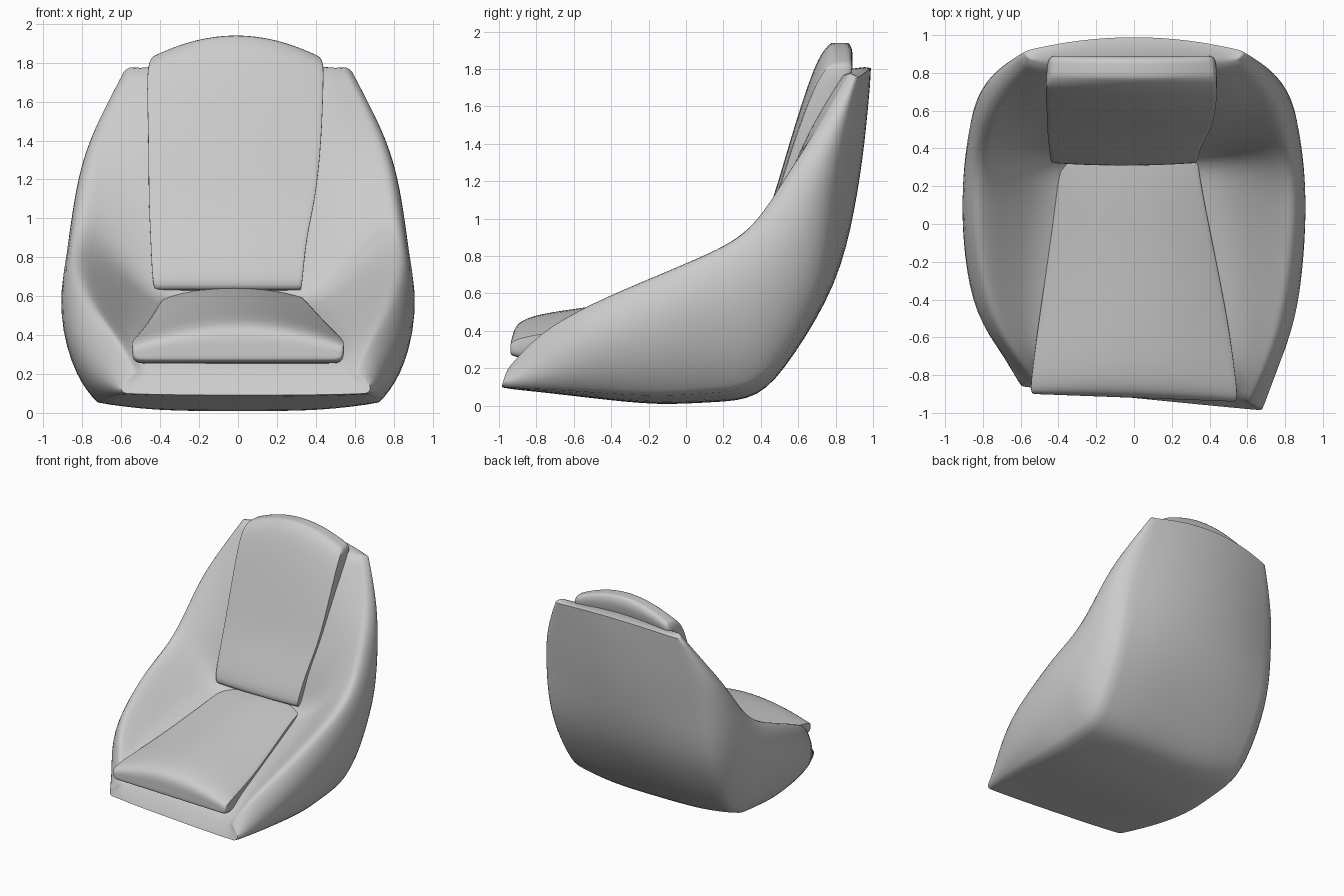
import bpy, math
from mathutils import Vector

cube = bpy.data.objects.get("Cube")
if cube:
    bpy.data.objects.remove(cube)

upholstery = bpy.data.materials.new("light_grey_upholstery")
upholstery.use_nodes = True
GREY = (0.6, 0.6, 0.6, 1)
upholstery.diffuse_color = GREY
upholstery.node_tree.nodes["Principled BSDF"].inputs["Base Color"].default_value = GREY


def clamp(value):
    return min(1, max(0, value))


def loft(name, rings, creased=(), end_crease=0.5):
    """Skin closed rings, cap both ends with quad strips, then subdivide."""
    n = len(rings[0])
    verts = [p for ring in rings for p in ring]
    faces = []
    for s in range(len(rings) - 1):
        for i in range(n):
            j = (i + 1) % n
            faces.append((s * n + i, s * n + j, (s + 1) * n + j, (s + 1) * n + i))
    last = (len(rings) - 1) * n
    for i in range(n // 2 - 1):
        strip = (i, i + 1, n - 2 - i, n - 1 - i)
        faces.append(strip[::-1])
        faces.append(tuple(last + k for k in strip))
    mesh = bpy.data.meshes.new(name)
    mesh.from_pydata(verts, [], faces)
    mesh.materials.append(upholstery)
    obj = bpy.data.objects.new(name, mesh)
    bpy.context.collection.objects.link(obj)

    # Crease the end outlines and the chosen lengthwise edges
    crease = mesh.attributes.new("crease_edge", "FLOAT", "EDGE")
    for e in mesh.edges:
        a, b = e.vertices
        same_ring = a // n == b // n
        outline = abs(a % n - b % n) in (1, n - 1)
        if same_ring and outline and a // n in (0, len(rings) - 1):
            crease.data[e.index].value = end_crease
        elif not same_ring and a % n in creased:
            crease.data[e.index].value = 0.6

    bpy.ops.object.select_all(action="DESELECT")
    obj.select_set(True)
    bpy.context.view_layer.objects.active = obj
    bpy.ops.object.mode_set(mode="EDIT")
    bpy.ops.mesh.select_all(action="SELECT")
    bpy.ops.mesh.normals_make_consistent(inside=False)
    bpy.ops.object.mode_set(mode="OBJECT")
    sub = obj.modifiers.new("soften", "SUBSURF")
    sub.levels = sub.render_levels = 2
    bpy.ops.object.modifier_apply(modifier=sub.name)
    bpy.ops.object.shade_smooth_by_angle(angle=math.radians(50))
    return obj


# Tub shell: (outer y z), (rim y z), (lining y z), widths: base, low side, side, rim, lining
STATIONS = [
    ((-.93, .09), (-.89, .21), (-.86, .2), (.62, .65, .62, .57, .5)),
    ((-.75, .07), (-.75, .39), (-.75, .32), (.67, .73, .72, .66, .54)),
    ((-.5, .04), (-.5, .56), (-.5, .38), (.71, .81, .88, .79, .5)),
    ((-.15, 0), (-.15, .72), (-.15, .45), (.73, .84, .93, .85, .46)),
    ((.15, .02), (.05, .81), (.05, .49), (.72, .83, .94, .87, .43)),
    ((.39, .03), (.2, .88), (.2, .52), (.72, .83, .93, .87, .4)),
    ((.57, .25), (.33, .97), (.37, .56), (.73, .83, .91, .85, .38)),
    ((.82, .65), (.44, 1.09), (.42, .85), (.74, .82, .88, .83, .4)),
    ((.92, 1.05), (.57, 1.29), (.53, 1.16), (.72, .79, .84, .79, .43)),
    ((.97, 1.4), (.71, 1.51), (.64, 1.46), (.66, .72, .76, .72, .45)),
    ((1, 1.82), (.87, 1.84), (.84, 1.81), (.5, .57, .59, .55, .45)),
]


def shell_ring(outer, rim, lining, widths):
    o, r, i = Vector(outer), Vector(rim), Vector(lining)
    base, low, side, top, inner = widths
    lower = []
    for x, t in ((0, 0), (base * .6, 0), (base, .06), (low, .24), (side, .66)):
        # The rear panel bows backwards at its middle
        bow = .25 * x * x * clamp(o.y) * clamp(o[1]) * (1 - t) ** 2
        lower.append((x, o.lerp(r, t) - Vector((bow, 0))))
    upper = [(top, r), (top * .8 + inner * .2, r.lerp(i, .12)),
             (top * .4 + inner * .6, r.lerp(i, .6)), (inner, i), (0, i)]
    section = [(-x, p) for x, p in lower[:0:-1]] + lower
    section += upper + [(-x, p) for x, p in upper[-2::-1]]
    ring = []
    for x, (y, z) in section:
        # The front lip runs slightly askew, and the shoulders drop
        lean = clamp((-.4 - y) / .5)
        drop = .2 * x * x * clamp((z - 1.4) / .4)
        ring.append((x + .04 * lean, y - .1 * x * lean, z - drop))
    return ring


loft("tub_shell", [shell_ring(*s) for s in STATIONS], creased=(2, 6), end_crease=.8)

SPREAD = (-1, -.9, -.5, 0, .5, .9, 1)


def spread_x(left, right, u):
    return (left + right) / 2 + (right - left) / 2 * u


# Seat cushion: y, bottom z, top edge z, crown height, left and right x
SEAT = [
    (-.92, .28, .32, .06, -.53, .53), (-.91, .26, .35, .1, -.55, .55),
    (-.8, .25, .38, .12, -.54, .54), (-.5, .27, .42, .12, -.5, .5),
    (-.1, .32, .5, .09, -.44, .42), (.3, .38, .59, .06, -.39, .34),
    (.45, .4, .6, .05, -.38, .33),
]
rings = []
for y, low, edge, crown, left, right in SEAT:
    ring = [(spread_x(left, right, u), y - .02 * u, low) for u in SPREAD]
    ring += [(spread_x(left, right, u), y - .02 * u, edge + crown * (1 - u * u))
             for u in reversed(SPREAD)]
    rings.append(ring)
loft("seat_cushion", rings, creased=(7, 13))

# Back cushion: z, front y, rear y, rise of the arched top, left and right x
BACK = [
    (.63, .35, .5, 0, -.42, .32), (.65, .3, .52, 0, -.44, .33),
    (.9, .4, .6, 0, -.45, .35), (1.1, .48, .68, 0, -.46, .4),
    (1.4, .57, .76, .02, -.46, .43), (1.7, .68, .87, .07, -.47, .44),
    (1.8, .74, .9, .1, -.46, .44), (1.83, .79, .87, .12, -.44, .42),
]
rings = []
for z, front, rear, rise, left, right in BACK:
    ring = []
    for u in SPREAD:
        arch = 1 - u * u
        ring.append((spread_x(left, right, u), front - .015 * arch, z + rise * arch))
    ring += [(x, rear, top) for x, y, top in reversed(ring)]
    rings.append(ring)
loft("back_cushion", rings, creased=(0, 6))
